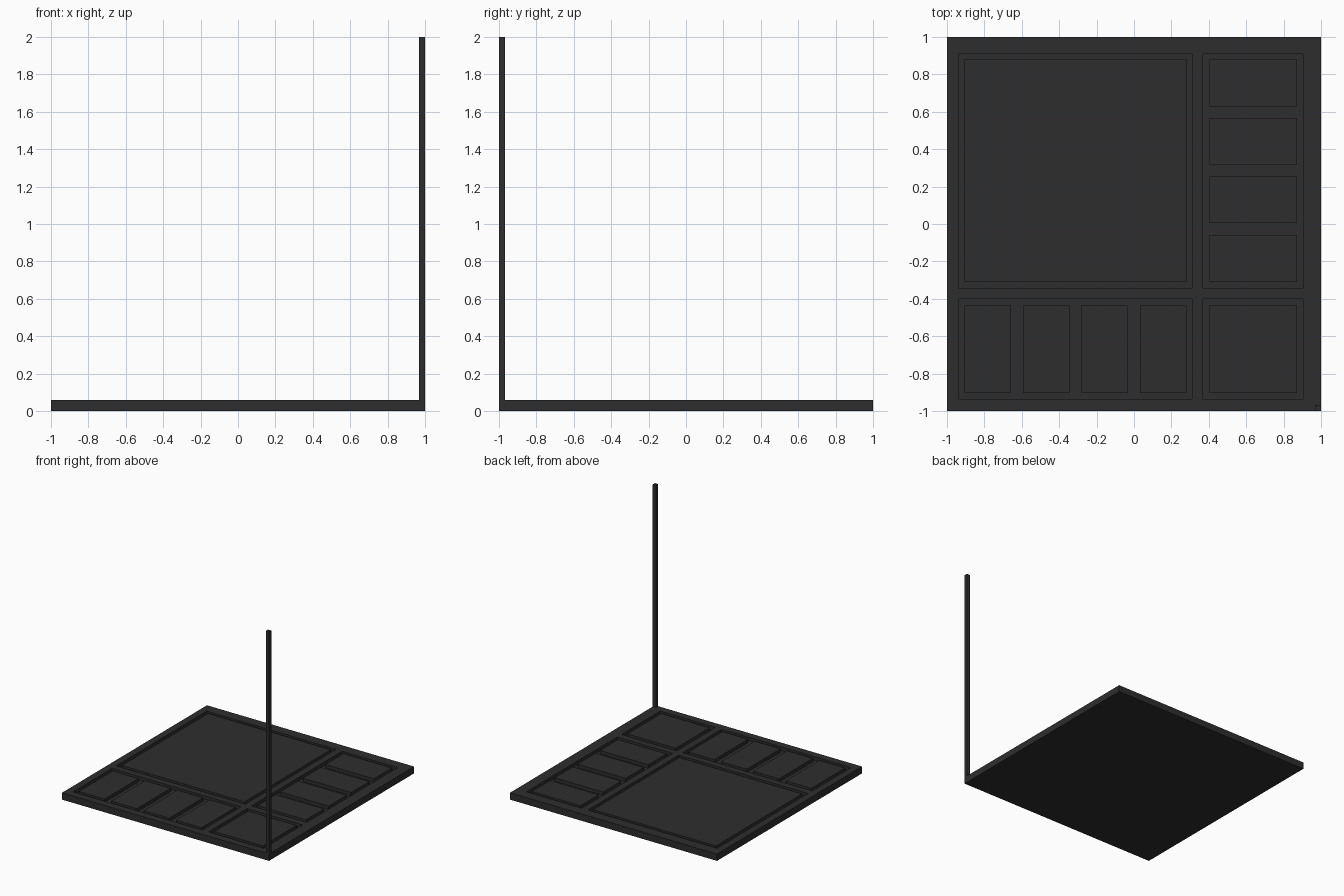
import bpy, bmesh
from mathutils import Vector

if "Cube" in bpy.data.objects:
    bpy.data.objects.remove(bpy.data.objects["Cube"])

charcoal = bpy.data.materials.new("charcoal")
charcoal.diffuse_color = (0.027, 0.027, 0.027, 1)
charcoal.use_nodes = True
charcoal.node_tree.nodes["Principled BSDF"].inputs["Base Color"].default_value = charcoal.diffuse_color

TOP, FLOOR = 0.06, 0.03   # slab top and groove floor


def add_box(bm, x0, x1, y0, y1, z0, z1, open_bottom=False):
    verts = bmesh.ops.create_cube(bm, size=1)["verts"]
    for v in verts:
        v.co = Vector((x1 if v.co.x > 0 else x0,
                       y1 if v.co.y > 0 else y0,
                       z1 if v.co.z > 0 else z0))
    if open_bottom:
        bottom = [f for f in verts[0].link_faces[:] + verts[-1].link_faces[:]
                  if all(abs(v.co.z - z0) < 1e-5 for v in f.verts)]
        bmesh.ops.delete(bm, geom=list(set(bottom)), context='FACES_ONLY')


def make(name, boxes, open_bottom=False):
    bm = bmesh.new()
    for b in boxes:
        add_box(bm, *b, open_bottom=open_bottom)
    me = bpy.data.meshes.new(name)
    bm.to_mesh(me)
    bm.free()
    me.materials.append(charcoal)
    ob = bpy.data.objects.new(name, me)
    bpy.context.collection.objects.link(ob)
    return ob


# Slab with four rectangular pockets cut into the top
slab = make("base_slab", [(-1, 1, -1, 1, 0, TOP)])
spans_x = [(-0.938, 0.31), (0.37, 0.904)]
spans_y = [(-0.935, -0.40), (-0.343, 0.91)]
cutter = make("pocket_cutter", [(*sx, *sy, FLOOR, 0.2) for sx in spans_x for sy in spans_y])
cutter.hide_render = True
cutter.hide_viewport = True
cut = slab.modifiers.new("pockets", 'BOOLEAN')
cut.operation = 'DIFFERENCE'
cut.solver = 'EXACT'
cut.object = cutter

# Raised panels standing in the pockets, leaving grooves around them
z = (FLOOR, TOP)
make("large_panel", [(-0.906, 0.28, -0.31, 0.88, *z)], True)
make("corner_panel", [(0.404, 0.872, -0.903, -0.435, *z)], True)
make("front_panels", [(-0.906 + i * 0.3125, -0.657 + i * 0.3125, -0.903, -0.435, *z)
                      for i in range(4)], True)
make("side_panels", [(0.404, 0.872, -0.308 + i * 0.3125, -0.058 + i * 0.3125, *z)
                     for i in range(4)], True)

# Tall thin post at the front right corner
make("corner_post", [(0.969, 1, -1, -0.969, TOP, 2)], True)
